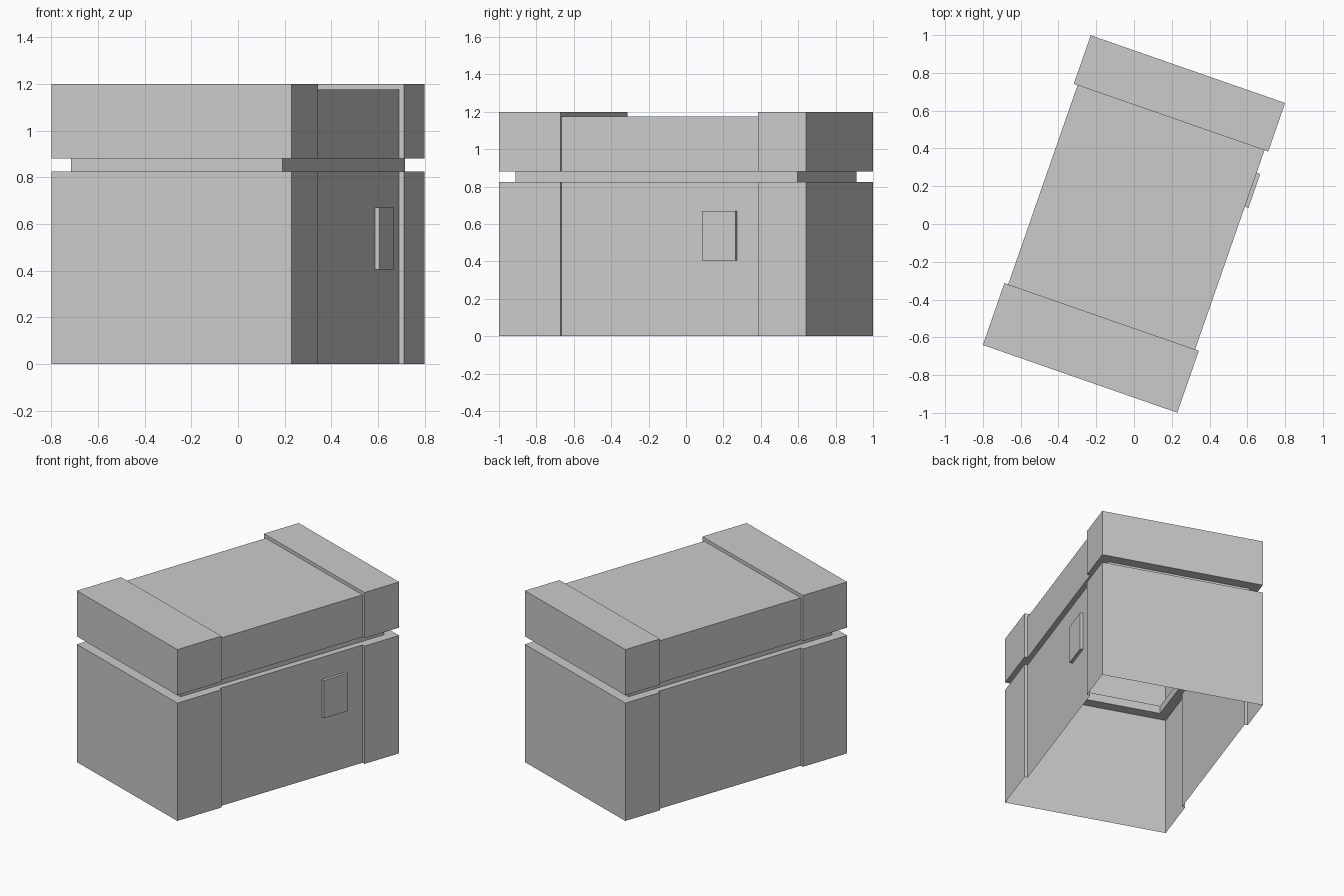
import bpy, bmesh, math

if "Cube" in bpy.data.objects:
    bpy.data.objects.remove(bpy.data.objects["Cube"])

TURN = math.radians(-19.2)      # whole chest is turned about z
W, L = 0.545, 0.868             # half width / half length over the end bands
INNER = 0.524                   # half width of the recessed middle
Y0, Y1 = -0.521, 0.596          # where the front and back bands end
NW, NL = 0.48, 0.797            # half size of the recessed neck
Z_LEDGE, Z_LID, Z_MID, Z_TOP = 0.825, 0.88, 1.176, 1.2


def mirrored(right):
    """Close a right-hand half outline into a full counter-clockwise loop."""
    return right + [(-x, y) for x, y in reversed(right)]


OUTER = mirrored([(W, -L), (W, Y0), (INNER, Y0), (INNER, Y1), (W, Y1), (W, L)])
NECK = mirrored([(NW, -NL), (NW, Y0), (NW, Y0), (NW, Y1), (NW, Y1), (NW, NL)])


def flat(outline, z):
    return [(x, y, z) for x, y in outline]


def loft(name, rings, caps=()):
    """Skin stacked rings; caps are faces given as indices into the last ring."""
    bm = bmesh.new()
    loops = [[bm.verts.new(p) for p in ring] for ring in rings]
    for a, b in zip(loops, loops[1:]):
        n = len(a)
        for i in range(n):
            j = (i + 1) % n
            bm.faces.new((a[i], a[j], b[j], b[i]))
    for cap in caps:
        bm.faces.new([loops[-1][i] for i in cap])
    bmesh.ops.remove_doubles(bm, verts=bm.verts[:], dist=1e-5)
    mesh = bpy.data.meshes.new(name)
    bm.to_mesh(mesh)
    bm.free()
    obj = bpy.data.objects.new(name, mesh)
    obj.rotation_euler.z = TURN
    bpy.context.collection.objects.link(obj)
    return obj


# Open-bottomed base with its ledge
loft("chest_base", [flat(OUTER, 0), flat(OUTER, Z_LEDGE), flat(NECK, Z_LEDGE)])

# Recessed neck between base and lid
loft("neck", [flat(NECK, Z_LEDGE), flat(NECK, Z_LID)])

# Lid: raised bands at both ends, lower middle
lid_top = [(x, y, Z_MID if abs(x) == INNER else Z_TOP) for x, y in OUTER]
loft("lid", [flat(NECK, Z_LID), flat(OUTER, Z_LID), lid_top],
     caps=[(0, 1, 10, 11), (1, 2, 9, 10), (2, 3, 8, 9), (3, 4, 7, 8), (4, 5, 6, 7)])

# Small raised plate on the right side, open against the wall
plate = [(y, z) for y, z in ((0.28, 0.405), (0.47, 0.405), (0.47, 0.67), (0.28, 0.67))]
loft("side_plate", [[(x, y, z) for y, z in plate] for x in (INNER, W - 0.001)],
     caps=[(0, 1, 2, 3)])
